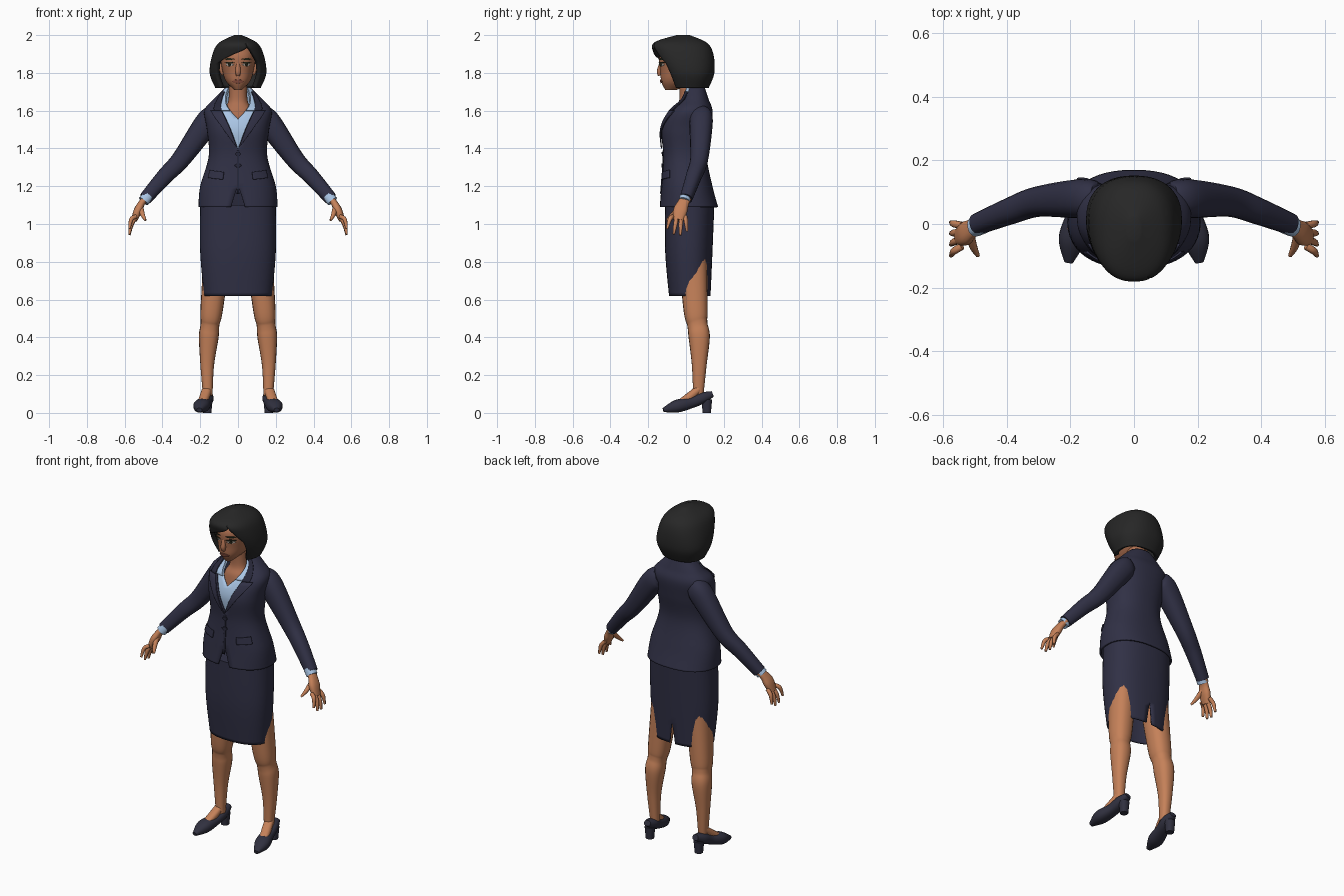
import bpy, bmesh
from math import sin, cos, radians, pi
from mathutils import Vector

if "Cube" in bpy.data.objects:
    bpy.data.objects.remove(bpy.data.objects["Cube"], do_unlink=True)

ROUNDNESS = 0.85  # exponent of every cross-section, 1 is an ellipse
made = []


def material(name, red, green, blue):
    mat = bpy.data.materials.new(name)
    mat.use_nodes = True
    mat.diffuse_color = (red, green, blue, 1)
    node = mat.node_tree.nodes["Principled BSDF"]
    node.inputs["Base Color"].default_value = mat.diffuse_color
    node.inputs["Roughness"].default_value = 0.8
    return mat


SUIT = material("navy suit", .03, .03, .06)
TRIM = material("dark navy trim", .02, .02, .04)
SHIRT = material("pale blue shirt", .4, .56, .78)
SKIN = material("brown skin", .56, .22, .1)
FACE = material("face skin", .42, .16, .08)
HAIR = material("black hair", .02, .02, .02)
WHITE = material("eye white", .5, .45, .4)
DARK = material("dark eye", .02, .02, .01)
LIPS = material("lips", .26, .08, .05)
SHOE = material("navy shoe", .03, .03, .05)


def spline(rows, steps=8):
    """Smooth curve through rows of numbers."""
    out = []
    for i, (b, c) in enumerate(zip(rows, rows[1:])):
        a, d = rows[max(i - 1, 0)], rows[min(i + 2, len(rows) - 1)]
        for k in range(steps):
            t = k / steps
            out.append([q + ((r - p) * t + (2 * p - 5 * q + 4 * r - s) * t * t
                             + (3 * q - p - 3 * r + s) * t ** 3) / 2
                        for p, q, r, s in zip(a, b, c, d)])
    return out + [list(rows[-1])]


def power(value):
    return abs(value) ** ROUNDNESS * (1 if value >= 0 else -1)


def ring_point(row, degrees, lift=0.0):
    """Point on a cross-section: z, half width, front y, back y; zero degrees is the front."""
    z, half, front, back = row
    a = radians(degrees)
    return ((half + lift) * power(sin(a)),
            (front + back) / 2 - ((back - front) / 2 + lift) * power(cos(a)), z)


def row_at(curve, z):
    """Cross-section of a curve at height z."""
    for low, high in zip(curve, curve[1:]):
        if low[0] <= z <= high[0]:
            t = (z - low[0]) / (high[0] - low[0])
            return [p + (q - p) * t for p, q in zip(low, high)]
    return curve[-1]


def bridge(bm, grid):
    for low, high in zip(grid, grid[1:]):
        for j in range(len(low) - 1):
            bm.faces.new((low[j], low[j + 1], high[j + 1], high[j]))


def finish(name, bm, mat, thick=0.0, offset=-1, mirror=False):
    mesh = bpy.data.meshes.new(name)
    bm.to_mesh(mesh)
    bm.free()
    mesh.materials.append(mat)
    ob = bpy.data.objects.new(name, mesh)
    bpy.context.collection.objects.link(ob)
    if thick:
        mod = ob.modifiers.new("thickness", 'SOLIDIFY')
        mod.thickness, mod.offset = thick, offset
    if mirror:
        ob.modifiers.new("mirror", 'MIRROR').use_mirror_merge = False
    made.append(ob)


def loft(name, curve, mat, thick=0.0, gap=lambda z: (0, 0), turn=0, sides=48, cap=True):
    """Upright shell with an opening given as degrees on the +x and -x sides."""
    bm, grid = bmesh.new(), []
    for row in curve:
        left, right = gap(row[0])
        sweep = 360 - left - right
        grid.append([bm.verts.new(ring_point(row, turn + left + sweep * j / sides))
                     for j in range(sides + 1)])
    bridge(bm, grid)
    if cap:
        bm.faces.new(grid[-1][:-1])
    bmesh.ops.remove_doubles(bm, verts=bm.verts, dist=.0001)
    finish(name, bm, mat, thick)


def patch(name, curve, mat, shape, lift=.003, mirror=True, cells=10):
    """Thin plate on a shell; shape gives degrees and height for u, v."""
    bm, grid = bmesh.new(), []
    for i in range(cells + 1):
        spots = [shape(i / cells, j / cells) for j in range(cells + 1)]
        grid.append([bm.verts.new(ring_point(row_at(curve, z), a, lift)) for a, z in spots])
    bridge(bm, grid)
    finish(name, bm, mat, .006, 0, mirror)


def almond(start, end, z, height):
    return lambda u, v: (start + (end - start) * u,
                         z + height * (v - .5) * (sin(pi * u) + .1))


def tube(name, rows, mat, depth=1.0, mirror=True, sides=20):
    """Limb along a path; row: x, y, z, radius."""
    bm, grid, path = bmesh.new(), [], spline(rows)
    pts = [Vector(p[:3]) for p in path]
    along = (pts[-1] - pts[0]).normalized()
    ref = Vector((0, 0, 1)) if abs(along.y) > .7 else Vector((0, 1, 0))
    for i, p in enumerate(pts):
        t = (pts[min(i + 1, len(pts) - 1)] - pts[max(i - 1, 0)]).normalized()
        across = ref.cross(t).normalized() * path[i][3]
        deep = t.cross(across) * depth
        turns = [2 * pi * j / sides for j in range(sides)]
        grid.append([bm.verts.new(p + across * power(cos(a)) + deep * power(sin(a)))
                     for a in turns])
    bridge(bm, [ring + ring[:1] for ring in grid])
    bm.faces.new(grid[0])
    bm.faces.new(grid[-1])
    bmesh.ops.recalc_face_normals(bm, faces=bm.faces)
    finish(name, bm, mat, mirror=mirror)


# Skirt with a short back slit
skirt = spline([(.62, .18, -.09, .13), (.85, .2, -.11, .14), (1.1, .2, -.11, .15)])
loft("skirt", skirt, SUIT, .008, lambda z: (max(0, 30 * (.75 - z)),) * 2, turn=180)


# Jacket, open at the neck and parted at the hem
def jacket_gap(z):
    rise = max(0, z - 1.4)
    return 70 * max(0, 1.2 - z) + 100 * rise + 500 * rise ** 3


jacket = spline([(1.09, .21, -.14, .17), (1.2, .2, -.13, .14), (1.36, .155, -.12, .11),
                 (1.5, .165, -.13, .13), (1.6, .178, -.09, .14), (1.66, .13, -.03, .12),
                 (1.72, .07, -.01, .1)])
loft("jacket", jacket, SUIT, .01, lambda z: (jacket_gap(z),) * 2, cap=False)


def along_opening(bottom, height, width):
    """Flap beside the opening, its width in degrees given by a rule."""
    return lambda u, v: (jacket_gap(bottom + height * u) + v * width(u), bottom + height * u)


patch("lapels", jacket, SUIT, along_opening(1.4, .2, lambda u: 24 * u), .007)
patch("jacket_collar", jacket, TRIM, along_opening(1.6, .1, lambda u: 16), .006)
patch("pocket_flaps", jacket, SUIT, lambda u, v: (20 + 32 * u, 1.235 + .04 * v + .01 * u), .007)
patch("front_seam", jacket, TRIM, lambda u, v: (2 * v - 1, 1.16 + .23 * u), .001, False)
for label, height in (("upper", 1.37), ("lower", 1.31)):
    patch(label + "_button", jacket, TRIM, almond(-4, 4, height, .02), .005, False)


# Shirt inside the jacket, with an open collar
def shirt_gap(z):
    return max(0, 270 * (z - 1.56))


INSET = .012
shirt = [(z, half - INSET, front + INSET, back - INSET)
         for z, half, front, back in jacket if z > 1.3]
loft("shirt", shirt, SHIRT, .004, lambda z: (shirt_gap(z),) * 2, cap=False)
patch("shirt_collar", shirt, SHIRT,
      lambda u, v: (shirt_gap(1.6 + .12 * u) + 22 * v, 1.6 + .12 * u), .01)

# Neck, head and face
loft("neck", spline([(1.5, .09, -.08, .07), (1.6, .075, -.06, .07),
                     (1.66, .05, -.035, .07), (1.8, .05, -.04, .06)]), FACE)
head = spline([(1.71, .02, -.11, -.05), (1.75, .06, -.13, .05), (1.8, .08, -.135, .1),
               (1.9, .09, -.138, .11), (1.97, .04, -.07, .04)])
loft("head", head, FACE)
tube("nose", [(0, -.13, 1.86, .008), (0, -.14, 1.81, .014), (0, -.138, 1.785, .01)],
     FACE, mirror=False)
tube("ears", [(.08, -.01, 1.79, .008), (.09, -.01, 1.82, .01), (.09, -.01, 1.85, .006)],
     FACE, depth=1.6)
patch("eye_whites", head, WHITE, almond(11, 42, 1.844, .016), .001)
patch("irises", head, DARK, almond(20, 31, 1.844, .015))
patch("eyelids", head, DARK, almond(9, 45, 1.854, .008))
patch("eyebrows", head, DARK, almond(8, 46, 1.873, .009), .001)
patch("lips", head, LIPS, almond(-24, 24, 1.755, .018), mirror=False)


# Bobbed hair, swept across from a side parting
def hair_gap(z):
    rise = max(0, z - 1.85)
    return max(20, 46 - 250 * rise), max(-20, 46 - 800 * rise)


hair = spline([(1.72, .12, -.08, .12), (1.8, .15, -.12, .15), (1.9, .135, -.17, .145),
               (1.96, .1, -.17, .11), (2, .02, -.05, .02)])
loft("hair", hair, HAIR, .024, hair_gap)

# Sleeves, cuffs and hands
tube("sleeves", [(.11, .08, 1.58, .05), (.16, .08, 1.54, .065), (.3, .07, 1.345, .05),
                 (.39, .04, 1.25, .043), (.49, 0, 1.135, .035)], SUIT, depth=.95)
tube("shirt_cuffs", [(.475, 0, 1.15, .03), (.5, -.01, 1.12, .03)], SHIRT)
tube("hands", [(.485, 0, 1.14, .017), (.51, -.015, 1.11, .018), (.53, -.03, 1.07, .022),
               (.55, -.04, 1.02, .016)], SKIN, depth=1.7)
for i, finger in enumerate(("index", "middle", "ring", "little")):
    base, end = -.07 + .022 * i, -.1 + .035 * i
    tip = .94 + .012 * (i - 1.7) ** 2
    tube(finger + "_fingers", [(.54, base, 1.04, .011), (.565, (base + end) / 2, tip + .05, .011),
                               (.575, end, tip, .006)], SKIN, sides=10)
tube("thumbs", [(.515, -.03, 1.09, .014), (.505, -.07, 1.05, .012), (.49, -.1, 1.02, .006)],
     SKIN, sides=10)

# Legs, feet and heeled shoes
tube("legs", [(.16, .065, .09, .025), (.163, .07, .25, .036), (.155, .07, .4, .052),
              (.148, .06, .47, .05), (.138, .05, .56, .06), (.1, .03, .95, .075)],
     SKIN, depth=1.08)
tube("feet", [(.163, .07, .13, .025), (.173, .03, .095, .027), (.187, -.02, .058, .026)],
     SKIN, depth=.8)
tube("shoes", [(.16, .14, .1, .02), (.165, .09, .08, .036), (.175, .03, .055, .037),
               (.195, -.05, .035, .042), (.205, -.12, .015, .014)], SHOE, depth=.8)
tube("shoe_heels", [(.163, .11, 0, .022), (.163, .11, .07, .028)], SHOE)

# Smooth shading with sharp edges kept
bpy.ops.object.select_all(action='DESELECT')
for ob in made:
    ob.select_set(True)
bpy.context.view_layer.objects.active = made[0]
bpy.ops.object.shade_smooth_by_angle(angle=radians(50))
